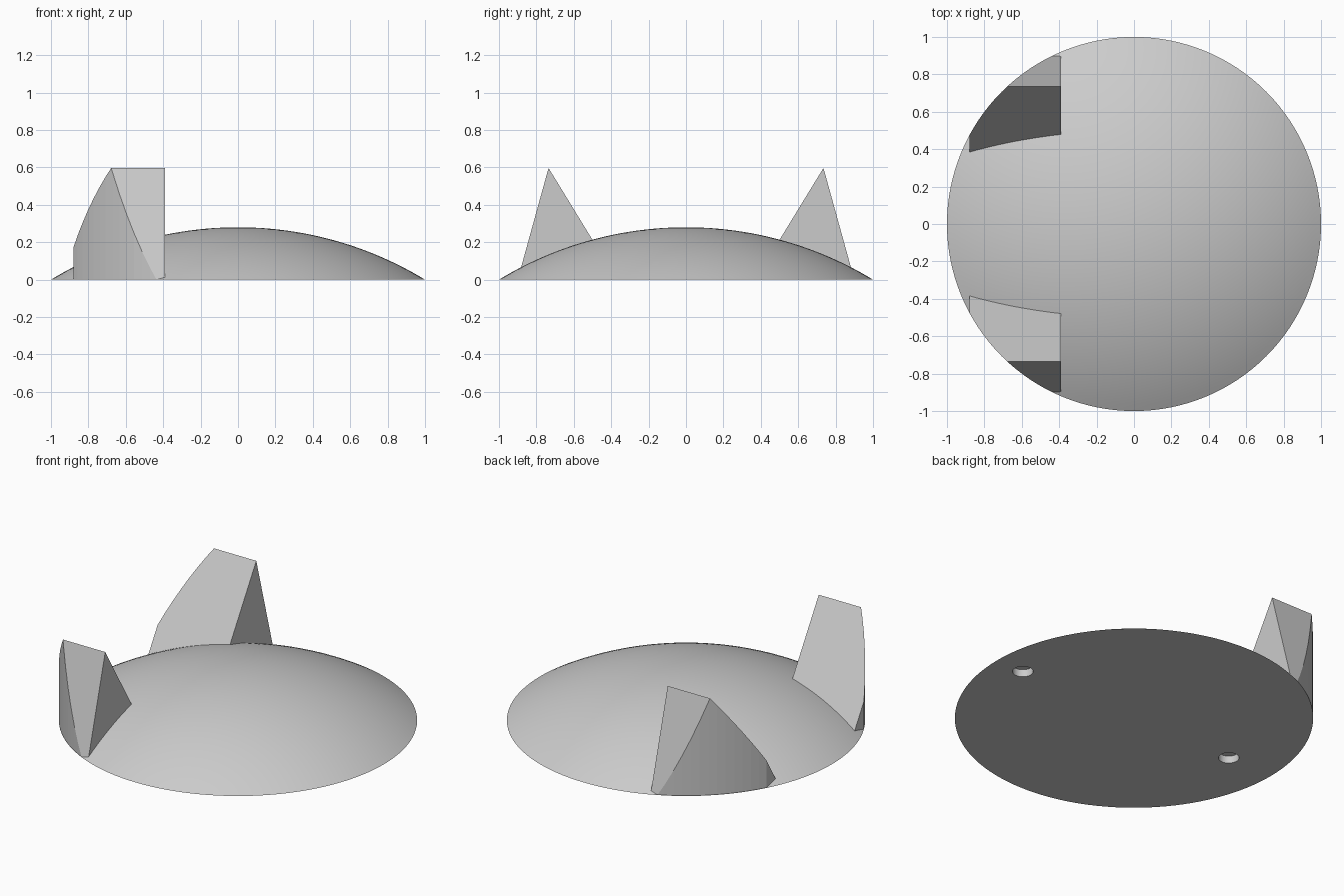
import bpy
import bmesh
from math import sin, cos, asin, pi, radians
from mathutils import Vector

cube = bpy.data.objects.get("Cube")
if cube:
    bpy.data.objects.remove(cube, do_unlink=True)

HEIGHT = 0.28
SEGMENTS = 128
SPHERE = (1 + HEIGHT ** 2) / (2 * HEIGHT)

grey = bpy.data.materials.new("light grey")
grey.use_nodes = True
grey.diffuse_color = (0.6, 0.6, 0.6, 1)
grey.node_tree.nodes["Principled BSDF"].inputs["Base Color"].default_value = grey.diffuse_color


def make_object(name, bm):
    bmesh.ops.recalc_face_normals(bm, faces=bm.faces)
    mesh = bpy.data.meshes.new(name)
    bm.to_mesh(mesh)
    bm.free()
    mesh.materials.append(grey)
    obj = bpy.data.objects.new(name, mesh)
    bpy.context.collection.objects.link(obj)
    return obj


def select_only(obj):
    bpy.ops.object.select_all(action="DESELECT")
    obj.select_set(True)
    bpy.context.view_layer.objects.active = obj


# Dome: spherical cap spun from an arc, closed by a flat underside
bm = bmesh.new()
rings = 24
half_angle = asin(1 / SPHERE)
arc = []
for i in range(rings + 1):
    a = half_angle * i / rings
    arc.append(bm.verts.new((SPHERE * sin(a), 0, HEIGHT - SPHERE * (1 - cos(a)))))
edges = [bm.edges.new(pair) for pair in zip(arc, arc[1:])]
bmesh.ops.spin(bm, geom=arc + edges, axis=(0, 0, 1), cent=(0, 0, 0),
               angle=2 * pi, steps=SEGMENTS)
bmesh.ops.remove_doubles(bm, verts=bm.verts, dist=1e-4)
bmesh.ops.holes_fill(bm, edges=[e for e in bm.edges if e.is_boundary], sides=0)
dome = make_object("dome", bm)

# Two shallow round sockets in the underside
for x in (0.81, -0.69):
    bm = bmesh.new()
    bmesh.ops.create_cone(bm, cap_ends=True, segments=32, radius1=0.058,
                          radius2=0.058, depth=0.09)
    bmesh.ops.translate(bm, verts=bm.verts, vec=(x, 0, 0))
    cutter = make_object("socket_cutter", bm)
    cutter.hide_render = True
    select_only(dome)
    cut = dome.modifiers.new("socket", "BOOLEAN")
    cut.operation = "DIFFERENCE"
    cut.solver = "EXACT"
    cut.object = cutter
    bpy.ops.object.modifier_apply(modifier=cut.name)
    bpy.data.objects.remove(cutter, do_unlink=True)

select_only(dome)
bpy.ops.object.shade_smooth_by_angle(angle=radians(25))


# Ears: a cylinder wall trimmed by planes into a wedge with a level ridge
def make_ear(name, side):
    bm = bmesh.new()
    bmesh.ops.create_cone(bm, cap_ends=True, segments=SEGMENTS, radius1=1,
                          radius2=1, depth=2)
    ridge = (0, side * 0.735, 0.597)
    planes = [
        ((-0.39, 0, 0), (1, 0, 0)),                    # inner end
        ((-0.88, 0, 0), (-1, 0, 0)),                   # outer end
        ((0, 0, 0.002), (0, 0, -1)),                   # bottom
        (ridge, (0, side * 0.597, 0.165)),             # steep outer slope
        (ridge, (0, side * -0.597, 0.365)),            # inner slope
    ]
    for point, normal in planes:
        result = bmesh.ops.bisect_plane(
            bm, geom=bm.verts[:] + bm.edges[:] + bm.faces[:], dist=1e-5,
            plane_co=Vector(point), plane_no=Vector(normal), clear_outer=True)
        rim = [g for g in result["geom_cut"] if isinstance(g, bmesh.types.BMEdge)]
        bmesh.ops.holes_fill(bm, edges=rim, sides=0)
    return make_object(name, bm)


make_ear("front_ear", -1)
make_ear("back_ear", 1)
